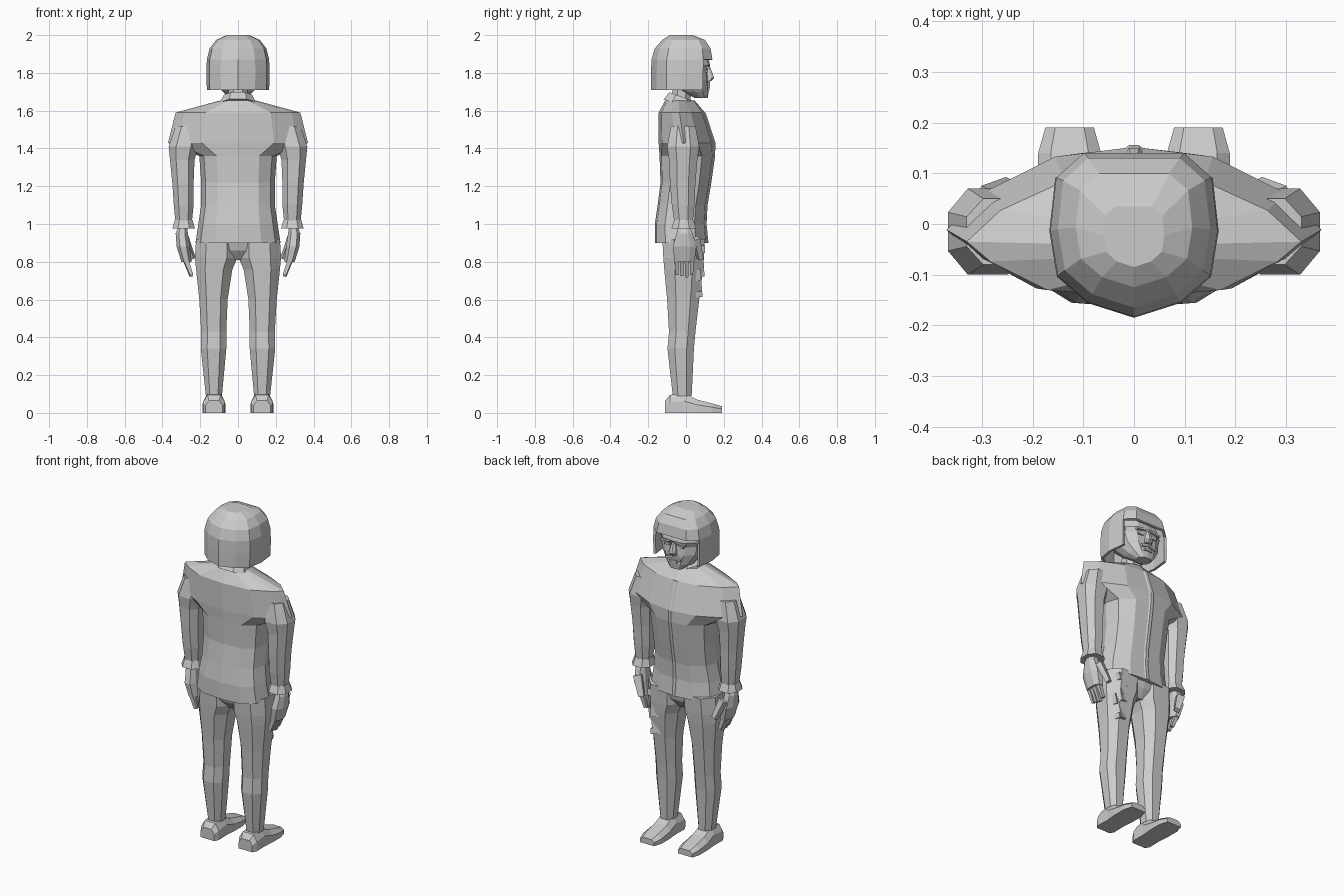
import bpy, bmesh
from math import radians
from mathutils import Euler, Matrix, Vector

cube = bpy.data.objects.get("Cube")
if cube:
    bpy.data.objects.remove(cube, do_unlink=True)

grey = bpy.data.materials.new("light_grey")
grey.use_nodes = True
colour = (0.6, 0.6, 0.6, 1)
grey.diffuse_color = colour
grey.node_tree.nodes["Principled BSDF"].inputs["Base Color"].default_value = colour


def finish(bm, name):
    bmesh.ops.recalc_face_normals(bm, faces=bm.faces)
    mesh = bpy.data.meshes.new(name)
    bm.to_mesh(mesh)
    bm.free()
    mesh.materials.append(grey)
    obj = bpy.data.objects.new(name, mesh)
    bpy.context.collection.objects.link(obj)
    return obj


def mirrored(half):
    """Close a half outline, running from back to front, across x."""
    return half + [(-u, v) for u, v in reversed(half) if u]


def loft(name, shape, stations, along="z"):
    """Skin between rings: (position, x0, x1, low, high[, own shape])."""
    bm = bmesh.new()
    rings = []
    for p, x0, x1, a, b, *own in stations:
        ring = []
        for u, v in (own[0] if own else shape):
            x, w = (x0 + x1 + u * (x1 - x0)) / 2, (a + b + v * (b - a)) / 2
            ring.append(bm.verts.new((x, w, p) if along == "z" else (x, p, w)))
        rings.append(ring)
    n = len(shape)
    for low, high in zip(rings, rings[1:]):
        for i in range(n):
            j = (i + 1) % n
            bm.faces.new((low[i], low[j], high[j], high[i]))
    bm.faces.new(rings[0])
    bm.faces.new(rings[-1])
    return finish(bm, name)


def box(name, centre, size, rot=(0, 0, 0), taper=1.0):
    """Box whose lower end is scaled by taper."""
    bm = bmesh.new()
    bmesh.ops.create_cube(bm, size=1)
    for v in bm.verts:
        if v.co.z < 0:
            v.co.x *= taper
            v.co.y *= taper
        v.co = Vector(a * b for a, b in zip(v.co, size))
    turn = Euler([radians(r) for r in rot]).to_matrix().to_4x4()
    bm.transform(Matrix.Translation(centre) @ turn)
    return finish(bm, name)


def sided(s, a, b):
    return (a, b) if s > 0 else (-b, -a)


BODY = mirrored([(0, -1), (.55, -.93), (.88, -.6), (1, 0), (.88, .55), (.5, .93), (0, 1)])
YOKE = mirrored([(0, -1), (.52, -.88), (.86, -.42), (1, -.1), (.8, .4), (.42, .87), (0, 1)])
SHELL = mirrored([(0, -1), (.55, -.82), (.91, -.5), (1, .05), (.93, .7), (.6, 1), (0, 1)])
LIMB = mirrored([(.5, -1), (1, -.45), (1, .45), (.5, 1)])
SHOE = [(-1, -1), (1, -1), (1, .2), (.6, 1), (-.6, 1), (-1, .2)]

# Jacket with broad pointed shoulders
jacket = [(.90, .225, -.165, .115), (1.0, .21, -.165, .105), (1.1, .195, -.15, .11),
          (1.22, .195, -.135, .13), (1.36, .205, -.14, .15)]
loft("jacket", BODY, [(z, -w, w, a, b) for z, w, a, b in jacket] + [
    (1.43, -.37, .37, -.145, .152, YOKE),
    (1.59, -.33, .33, -.145, .10, YOKE),
    (1.655, -.09, .09, -.11, .045, YOKE)])
placket = [(z, b) for z, w, a, b in jacket] + [(1.43, .152), (1.59, .10)]
loft("jacket_placket", LIMB, [(z, -.018, .018, y - .02, y + .004) for z, y in placket])

# Neck and tilted collar
loft("neck", LIMB, [(1.6, -.05, .05, -.08, .02), (1.74, -.05, .05, -.07, .03)])
collar = loft("collar", LIMB, [(-.025, -.095, .095, -.085, .085),
                               (.02, -.075, .075, -.07, .07)])
collar.location = (0, -.03, 1.655)
collar.rotation_euler.x = radians(-20)

# Head and facial features
loft("head", BODY, [(1.668, -.045, .045, .045, .115), (1.70, -.08, .08, -.02, .12),
                    (1.76, -.125, .125, -.09, .118), (1.81, -.135, .135, -.1, .112),
                    (1.84, -.135, .135, -.1, .128), (1.9, -.12, .12, -.1, .11)])
loft("nose", LIMB, [(1.755, -.022, .022, .10, .13), (1.772, -.02, .02, .10, .15),
                    (1.83, -.01, .01, .10, .128)])
box("lips", (0, .117, 1.715), (.05, .016, .014))
for s, side in ((1, "left"), (-1, "right")):
    box(side + "_eye", (s * .045, .11, 1.808), (.035, .012, .014))
    box(side + "_brow", (s * .05, .118, 1.832), (.06, .02, .012), (0, s * 8, 0))
    box(side + "_moustache", (s * .025, .118, 1.738), (.05, .02, .014), (0, s * 18, 0))

# Helmet shell, open below and in front of the face
helmet = loft("helmet", SHELL, [
    (1.71, -.165, .165, -.185, .14), (1.80, -.167, .167, -.185, .14),
    (1.87, -.165, .165, -.183, .14), (1.93, -.15, .15, -.165, .13),
    (1.975, -.115, .115, -.125, .10), (2.0, -.06, .06, -.085, .035)])
bm = bmesh.new()
bm.from_mesh(helmet.data)
opening = [f for f in bm.faces if f.calc_center_median().z < 1.72
           or (f.calc_center_median().z < 1.86 and f.calc_center_median().y > .1)]
bmesh.ops.delete(bm, geom=opening, context="FACES")
bm.to_mesh(helmet.data)
bm.free()
wall = helmet.modifiers.new("wall", "SOLIDIFY")
wall.thickness = .015
wall.offset = -1

# Hips
loft("hips", BODY, [(.81, -.06, .06, -.07, .05), (.86, -.17, .17, -.11, .085),
                    (.93, -.2, .2, -.13, .1)])

for s, side in ((1, "left"), (-1, "right")):
    # Trouser leg and shoe
    leg = [(.09, .085, .17, -.07, .03), (.34, .062, .197, -.098, .042),
           (.43, .062, .195, -.09, .05), (.6, .055, .205, -.1, .07),
           (.76, .03, .222, -.115, .09), (.82, .003, .228, -.12, .095),
           (.92, .003, .222, -.125, .1)]
    loft(side + "_leg", LIMB, [(z, *sided(s, a, b), c, d) for z, a, b, c, d in leg])
    shoe = [(-.11, .045, .065), (-.085, .058, .095), (-.01, .056, .105),
            (.06, .062, .07), (.14, .062, .05), (.19, .048, .035)]
    loft(side + "_shoe", SHOE, [(y, s * .127 - w, s * .127 + w, 0, h) for y, w, h in shoe], "y")

    # Sleeve and flared cuff
    sleeve = [(1.0, .245, .33, -.06, .035), (1.1, .235, .34, -.075, .045),
              (1.22, .235, .348, -.085, .05), (1.34, .23, .36, -.09, .06),
              (1.41, .21, .367, -.1, .07), (1.52, .2, .33, -.08, .05)]
    loft(side + "_sleeve", LIMB, [(z, *sided(s, a, b), c, d) for z, a, b, c, d in sleeve])
    loft(side + "_cuff", LIMB, [(.975, *sided(s, .228, .348), -.078, .055),
                                (1.02, *sided(s, .24, .335), -.062, .038)])

    # Hand
    palm = [(.80, .245, .30, -.06, .045), (.88, .255, .325, -.07, .055),
            (.95, .265, .33, -.05, .035), (.99, .27, .315, -.04, .02)]
    loft(side + "_palm", LIMB, [(z, *sided(s, a, b), c, d) for z, a, b, c, d in palm])
    for i in range(4):
        box(f"{side}_finger_{i + 1}", (s * .262, -.048 + i * .026, .775 - .006 * (i % 3)),
            (.026, .022, .09), (0, s * 20, 0), .7)
    box(side + "_thumb", (s * .265, .063, .87), (.045, .035, .12), (20, s * 15, s * 25), .7)

# Holstered sidearm in front of the left thigh
tilt = (6, 8, 15)
for name, centre, size in (
        ("holster_strap", (.15, .06, .87), (.09, .06, .04)),
        ("sidearm_grip", (.155, .06, .81), (.05, .055, .1)),
        ("sidearm_hammer", (.115, .07, .835), (.05, .04, .03)),
        ("sidearm_frame", (.13, .055, .75), (.10, .06, .05)),
        ("sidearm_guard", (.185, .05, .73), (.03, .05, .06)),
        ("sidearm_barrel", (.155, .05, .68), (.05, .055, .12)),
        ("sidearm_muzzle", (.155, .05, .63), (.06, .06, .03))):
    box(name, centre, size, tilt)
